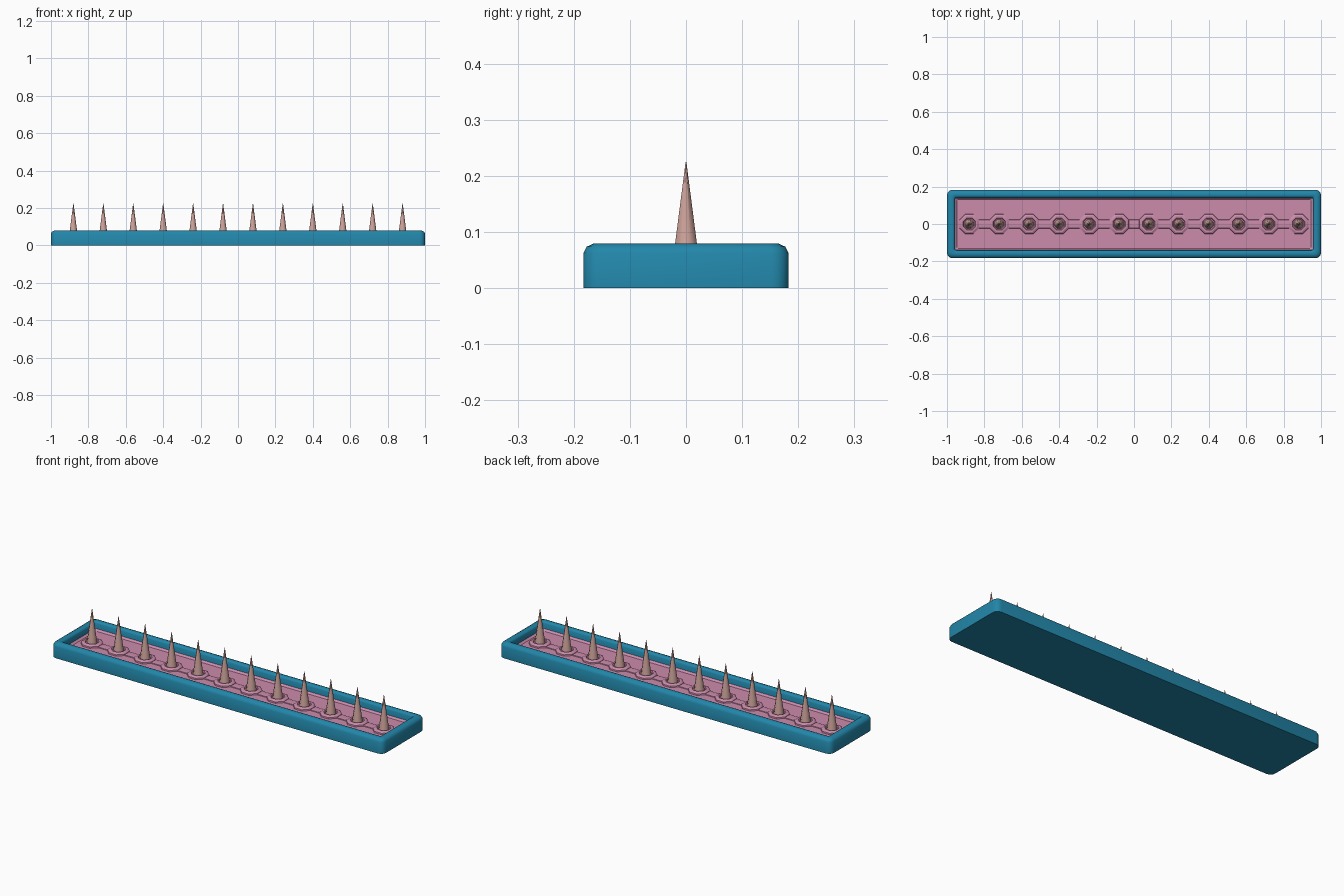
import bpy, bmesh, math

if "Cube" in bpy.data.objects:
    bpy.data.objects.remove(bpy.data.objects["Cube"])


def material(name, rgb):
    m = bpy.data.materials.new(name)
    m.diffuse_color = (*rgb, 1)
    m.use_nodes = True
    m.node_tree.nodes["Principled BSDF"].inputs["Base Color"].default_value = m.diffuse_color
    return m


TEAL = material("teal", (0.016, 0.24, 0.40))
PINK = material("dusty_pink", (0.60, 0.26, 0.41))
TAN = material("rosy_tan", (0.62, 0.37, 0.33))


def rounded_rect(hx, hy, r, z, steps=4):
    pts = []
    for k, (sx, sy) in enumerate([(1, 1), (-1, 1), (-1, -1), (1, -1)]):
        for i in range(steps + 1):
            a = math.pi / 2 * (k + i / steps)
            pts.append((sx * (hx - r) + r * math.cos(a), sy * (hy - r) + r * math.sin(a), z))
    return pts


def circle(x, r, z, n=8):
    return [(x + r * math.cos(2 * math.pi * (i + 0.5) / n),
             r * math.sin(2 * math.pi * (i + 0.5) / n), z) for i in range(n)]


def loft(name, loops, mat, smooth=40):
    bm = bmesh.new()
    rings = [[bm.verts.new(p) for p in loop] for loop in loops]
    for a, b in zip(rings, rings[1:]):
        n = len(a)
        for i in range(n):
            j = (i + 1) % n
            bm.faces.new((a[i], a[j], b[j], b[i]))
    bm.faces.new(rings[0][::-1])
    bm.faces.new(rings[-1])
    bmesh.ops.recalc_face_normals(bm, faces=bm.faces)
    me = bpy.data.meshes.new(name)
    bm.to_mesh(me)
    bm.free()
    ob = bpy.data.objects.new(name, me)
    bpy.context.collection.objects.link(ob)
    me.materials.append(mat)
    bpy.context.view_layer.objects.active = ob
    bpy.ops.object.select_all(action='DESELECT')
    ob.select_set(True)
    bpy.ops.object.shade_smooth_by_angle(angle=math.radians(smooth))
    return ob


# Tray: outer wall, rounded rim, inner wall; (inset from outside, height)
HX, HY = 1.0, 0.183
profile = [(0, 0), (0, 0.062), (0.006, 0.074), (0.019, 0.08),
           (0.031, 0.08), (0.038, 0.077), (0.042, 0.070), (0.042, 0.025)]
loft("tray", [rounded_rect(HX - d, HY - d, max(0.03 - d * 0.5, 0.01), z)
              for d, z in profile], TEAL)

# Floor panel with a sloped border
loft("floor_panel", [rounded_rect(HX - d, HY - d, 0.009, z)
                     for d, z in [(0.043, 0.02), (0.043, 0.043), (0.053, 0.034)]], PINK, 25)

# Low ridge linking the spike collars
loft("floor_ridge", [rounded_rect(0.88, w, 0.004, z, 1)
                     for w, z in [(0.024, 0.03), (0.022, 0.038), (0.018, 0.039)]], PINK, 25)

# Spikes with faceted collars
for i in range(12):
    x = -0.88 + 0.16 * i
    loft(f"collar_{i + 1}", [circle(x, r, z) for r, z in
                             [(0.058, 0.030), (0.056, 0.041), (0.045, 0.047),
                              (0.036, 0.047), (0.032, 0.039)]], PINK, 25)
    loft(f"spike_{i + 1}", [circle(x, 0.0275, 0.034), circle(x, 0.021, 0.08),
                            circle(x, 0.0008, 0.225)], TAN, 50)
